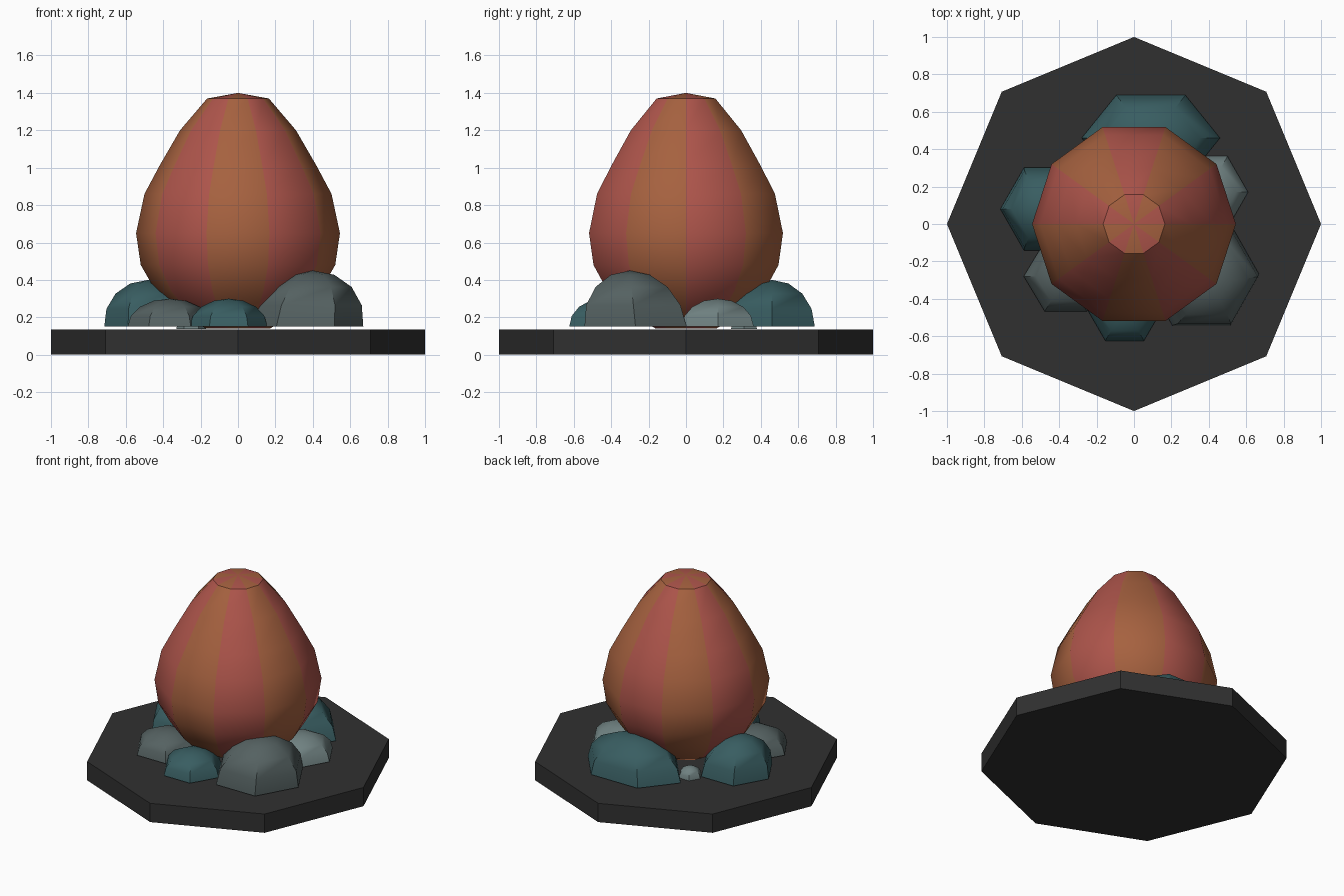
import bpy, bmesh
from math import sin, cos, pi, radians

if "Cube" in bpy.data.objects:
    bpy.data.objects.remove(bpy.data.objects["Cube"])


def material(name, rgb):
    m = bpy.data.materials.new(name)
    m.diffuse_color = (*rgb, 1)
    m.use_nodes = True
    m.node_tree.nodes["Principled BSDF"].inputs["Base Color"].default_value = m.diffuse_color
    return m


DARK = material("dark_stone", (0.03, 0.03, 0.03))
RED = material("egg_red", (0.42, 0.09, 0.07))
ORANGE = material("egg_orange", (0.38, 0.12, 0.05))
TEAL = material("teal_rock", (0.04, 0.11, 0.12))
GREY = material("grey_rock", (0.09, 0.12, 0.12))
LIGHT = material("light_rock", (0.16, 0.22, 0.22))


def rings_object(name, rings, top, mats, bottom=None, smooth=None):
    """Skin stacked rings of points (bottom to top); column k uses mats[k % n]."""
    bm = bmesh.new()
    loops = [[bm.verts.new(p) for p in ring] for ring in rings]
    n = len(loops[0])
    tip = bm.verts.new(top)
    for k in range(n):
        j = (k + 1) % n
        faces = [bm.faces.new((a[k], a[j], b[j], b[k])) for a, b in zip(loops, loops[1:])]
        faces.append(bm.faces.new((loops[-1][k], loops[-1][j], tip)))
        for f in faces:
            f.material_index = k % len(mats)
    bm.faces.new(loops[0][::-1])
    bmesh.ops.recalc_face_normals(bm, faces=bm.faces)
    me = bpy.data.meshes.new(name)
    bm.to_mesh(me)
    bm.free()
    for m in mats:
        me.materials.append(m)
    ob = bpy.data.objects.new(name, me)
    bpy.context.collection.objects.link(ob)
    bpy.ops.object.select_all(action='DESELECT')
    ob.select_set(True)
    bpy.context.view_layer.objects.active = ob
    bpy.ops.object.shade_smooth_by_angle(angle=radians(40))
    return ob


def ring(n, cx, cy, z, rx, ry):
    return [(cx + rx * cos(2 * pi * k / n), cy + ry * sin(2 * pi * k / n), z) for k in range(n)]


# octagonal base slab
bpy.ops.mesh.primitive_cylinder_add(vertices=8, radius=1, depth=0.135, location=(0, 0, 0.0675))
base = bpy.context.object
base.name = "base_slab"
base.data.materials.append(DARK)

# ten-sided striped egg
profile = [(0.17, 0.14), (0.32, 0.22), (0.44, 0.34), (0.52, 0.48), (0.545, 0.65),
           (0.50, 0.86), (0.42, 1.01), (0.31, 1.20), (0.165, 1.37)]
rings_object("egg", [ring(10, 0, 0, z, r, r) for r, z in profile], (0, 0, 1.40), [RED, ORANGE])


# hexagonal dome rocks, tops leaning slightly
def rock(name, x, y, rx, ry, h, mat, lean=(0, 0), z0=0.15):
    rings = []
    for i in range(4):
        a = radians(22.5 * i)
        s = sin(a)
        rings.append(ring(6, x + lean[0] * s, y + lean[1] * s, z0 + h * s, rx * cos(a), ry * cos(a)))
    rings_object(name, rings, (x + lean[0], y + lean[1], z0 + h), [mat])


rock("rock_front_right", 0.36, -0.27, 0.31, 0.315, 0.30, GREY, (0.04, -0.03))
rock("rock_left", -0.46, 0.08, 0.255, 0.257, 0.25, TEAL, (-0.02, 0))
rock("rock_back", 0.09, 0.46, 0.37, 0.264, 0.25, TEAL)
rock("rock_front_left", -0.365, -0.28, 0.225, 0.216, 0.15, GREY)
rock("rock_front", -0.05, -0.445, 0.207, 0.207, 0.15, TEAL)
rock("rock_right", 0.39, 0.17, 0.22, 0.222, 0.15, LIGHT)
rock("pebble_back_left", -0.25, 0.31, 0.08, 0.08, 0.07, LIGHT, z0=0.137)
